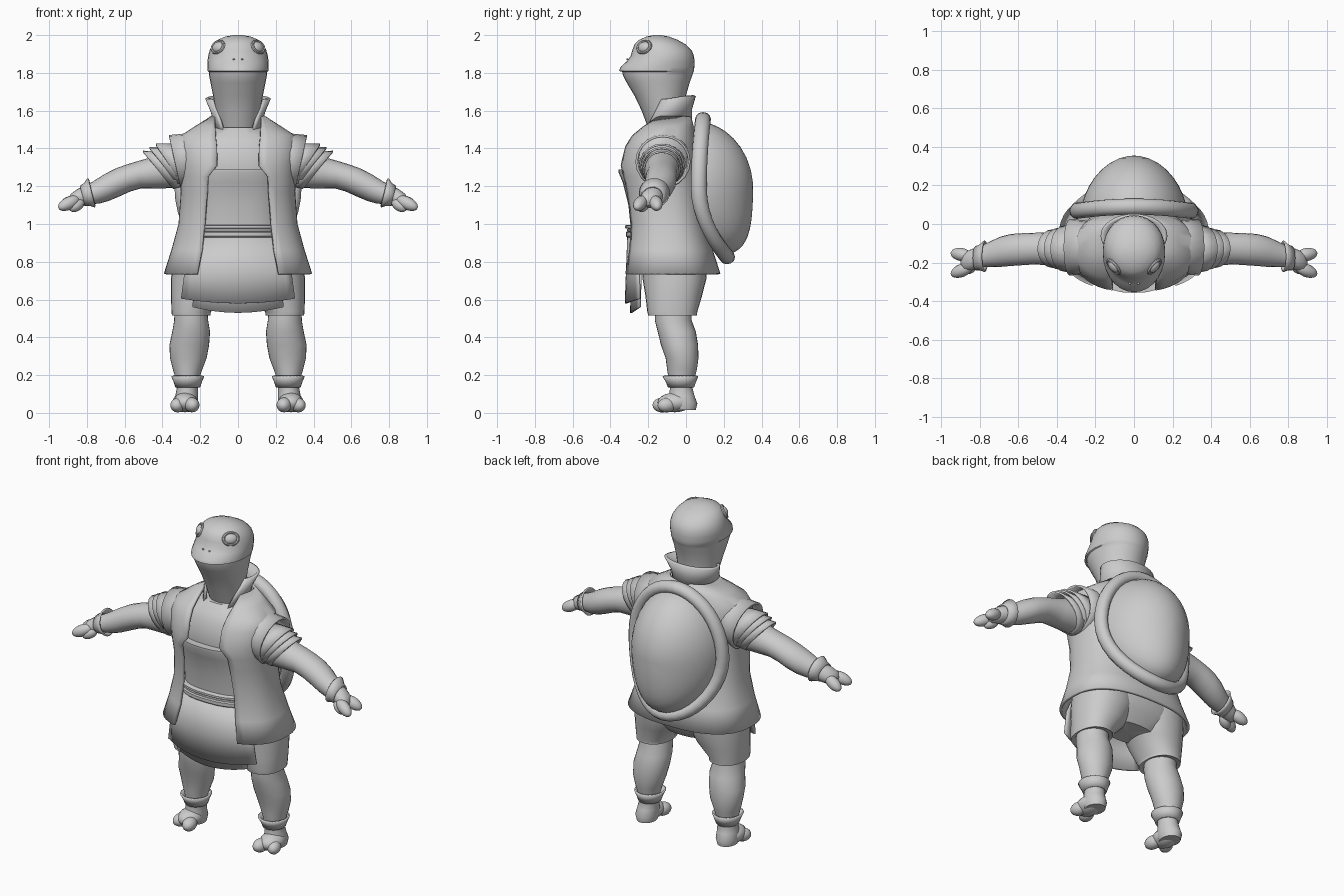
import bpy, bmesh, math
from mathutils import Vector

GREY = bpy.data.materials.new("plain_grey")
GREY.diffuse_color = (0.6, 0.6, 0.6, 1)


def finish(obj, angle=40):
    obj.data.materials.append(GREY)
    bpy.ops.object.select_all(action='DESELECT')
    obj.select_set(True)
    bpy.context.view_layer.objects.active = obj
    bpy.ops.object.shade_smooth_by_angle(angle=math.radians(angle))


def loft(name, rings, cap=True, cyclic=True, thick=0.0, angle=40):
    """Skin a list of point rings; open rings or thick > 0 give cloth sheets."""
    bm = bmesh.new()
    vs = [[bm.verts.new(p) for p in r] for r in rings]
    n = len(vs[0])
    for a, b in zip(vs, vs[1:]):
        for i in range(n if cyclic else n - 1):
            j = (i + 1) % n
            bm.faces.new((a[i], a[j], b[j], b[i]))
    if cap:
        for r in (vs[0], vs[-1]):
            c = bm.verts.new(sum((v.co for v in r), Vector()) / n)
            for i in range(n):
                bm.faces.new((r[i], r[(i + 1) % n], c))
    bmesh.ops.recalc_face_normals(bm, faces=bm.faces)
    me = bpy.data.meshes.new(name)
    bm.to_mesh(me)
    bm.free()
    ob = bpy.data.objects.new(name, me)
    bpy.context.collection.objects.link(ob)
    if thick:
        m = ob.modifiers.new("thickness", 'SOLIDIFY')
        m.thickness, m.offset = thick, 0
    finish(ob, angle)
    return ob


def spow(v, e):
    return math.copysign(abs(v) ** e, v)


def section(z, cx, rx, yf, yb, n=2.0, x0=None, zb=None, count=28):
    """Horizontal superellipse ring; x0 leaves a gap at the front."""
    cy, ry, zb = (yf + yb) / 2, (yb - yf) / 2, z if zb is None else zb
    t0 = 0 if x0 is None else math.asin((x0 / rx) ** (n / 2))
    steps = count if x0 is None else count - 1
    pts = []
    for i in range(count):
        t = t0 + (2 * math.pi - 2 * t0) * i / steps
        c = -spow(math.cos(t), 2 / n)
        pts.append(Vector((cx + rx * spow(math.sin(t), 2 / n), cy + ry * c,
                           z + (zb - z) * (c + 1) / 2)))
    return pts


def slant(s, xt, zt, xb, zb, yc, ry, count=20):
    """Arm ring given by its top and bottom points in the x-z plane."""
    pts = []
    for i in range(count):
        t = 2 * math.pi * i / count
        k = (1 + math.cos(t)) / 2
        pts.append(Vector((s * (xb + (xt - xb) * k), yc + ry * math.sin(t), zb + (zt - zb) * k)))
    return pts


def ball(name, loc, size, axis=(0, 0, 1)):
    bpy.ops.mesh.primitive_uv_sphere_add(segments=16, ring_count=10, radius=1, location=loc)
    ob = bpy.context.object
    ob.name, ob.scale = name, size
    ob.rotation_euler = Vector(axis).to_track_quat('Z', 'Y').to_euler()
    finish(ob, 60)


def finger(name, a, b, r):
    a, b = Vector(a), Vector(b)
    ball(name, (a + b) / 2, (r, r, (b - a).length / 2 + r * 0.5), b - a)


def sheet(name, rows, thick=0.012):
    """Curved cloth panel from rows of (z mid, z side, half width, y mid, y side)."""
    grid = []
    for zm, zs, w, ym, ys in rows:
        ks = [i / 8 - 1 for i in range(17)]
        grid.append([Vector((w * k, ym + (ys - ym) * k * k, zm + (zs - zm) * k * k)) for k in ks])
    loft(name, grid, cap=False, cyclic=False, thick=thick)


# head and neck, with an overhanging upper lip
head = [(1.48, .10, -.19, .0), (1.60, .118, -.235, -.01), (1.68, .132, -.273, .0),
        (1.75, .146, -.315, .02), (1.785, .153, -.333, .033), (1.806, .155, -.338, .04),
        (1.81, .161, -.354, .042), (1.83, .162, -.348, .044), (1.86, .162, -.315, .046),
        (1.89, .158, -.293, .042), (1.92, .150, -.285, .03), (1.95, .134, -.273, .0),
        (1.975, .108, -.248, -.045), (1.992, .068, -.21, -.09), (2.0, .025, -.17, -.13)]
loft("head", [section(z, 0, rx, f, b) for z, rx, f, b in head], angle=35)
for s in (1, -1):
    nrm = (s * .68, -.6, .42)
    ball("eye", (s * .106, -.222, 1.937), (.037, .03, .02), nrm)
    bpy.ops.mesh.primitive_torus_add(major_radius=.042, minor_radius=.009, major_segments=24,
                                     minor_segments=8, location=(s * .106, -.222, 1.937))
    lid = bpy.context.object
    lid.name, lid.scale = "eyelid", (1, .82, 1)
    lid.rotation_euler = Vector(nrm).to_track_quat('Z', 'Y').to_euler()
    finish(lid)
    ball("nostril", (s * .022, -.31, 1.872), (.006, .006, .004))

# undershirt, tunic and belt
loft("undershirt", [section(z, 0, rx, f, b, 2.4) for z, rx, f, b in
     [(1.1, .25, -.28, .05), (1.3, .25, -.315, .05), (1.42, .24, -.295, .04), (1.47, .2, -.26, .03),
      (1.51, .13, -.22, .01)]])
loft("tunic", [section(z, 0, rx, f, b, 2.5) for z, rx, f, b in
     [(.75, .27, -.28, .08), (.95, .24, -.29, .07), (1.1, .235, -.305, .06),
      (1.22, .235, -.335, .05), (1.275, .225, -.358, .04), (1.288, .222, -.358, .04)]])
for z, h, f in ((.945, .016, -.318), (.968, .008, -.312), (.985, .01, -.322)):
    loft("belt", [section(z + d, 0, .245 + e, f - e, .05, 2.5) for d, e in
                  ((-h, -.006), (-h * .6, 0), (h * .6, 0), (h, -.006))])

# front apron in two layers
sheet("apron", [(.93, .93, .2, -.305, -.25), (.75, .75, .28, -.312, -.25),
                (.58, .605, .3, -.318, -.245)])
sheet("under_apron", [(.75, .75, .22, -.285, -.24), (.53, .56, .24, -.29, -.245)])

# open coat and standing collar
coat = [(1.565, .12, .14, -.18, .02), (1.51, .12, .225, -.235, .035), (1.465, .118, .295, -.285, .045),
        (1.41, .112, .31, -.32, .055), (1.31, .11, .303, -.345, .07), (1.25, .158, .298, -.342, .075),
        (1.17, .162, .295, -.325, .08), (1.0, .175, .307, -.305, .1), (.86, .19, .345, -.315, .135),
        (.735, .215, .385, -.34, .175)]
loft("coat", [section(z, 0, rx, f, b, 2.5, x0, count=40) for z, x0, rx, f, b in coat],
     cap=False, cyclic=False, thick=.016)
loft("collar", [section(z, 0, rx, f, b, 2.0, x0, zb, 30) for z, zb, x0, rx, f, b in
     [(1.49, 1.54, .075, .125, -.24, .025), (1.57, 1.61, .10, .135, -.205, .025),
      (1.655, 1.68, .13, .166, -.165, .045)]], cap=False, cyclic=False, thick=.016)

# trousers seat
loft("seat_of_shorts", [section(z, 0, rx, f, b, 2.4) for z, rx, f, b in
     [(.95, .28, -.25, .09), (.76, .335, -.235, .115), (.70, .3, -.215, .1), (.63, .15, -.15, .05)]])

for s in (1, -1):
    # shorts, leg, cuff and foot
    loft("shorts_leg", [section(z, s * c, rx, f, b, 2.2) for z, c, rx, f, b in
         [(.80, .18, .165, -.235, .115), (.71, .185, .17, -.23, .108), (.62, .21, .145, -.215, .085),
          (.535, .248, .104, -.205, .06), (.515, .248, .102, -.2, .058), (.52, .248, .09, -.18, .045)]])
    loft("leg", [section(z, s * c, rx, f, b) for z, c, rx, f, b in
         [(.58, .25, .085, -.16, .03), (.49, .248, .09, -.165, .03), (.43, .248, .1, -.15, .052),
          (.36, .258, .105, -.133, .064), (.29, .263, .097, -.108, .066), (.23, .267, .078, -.1, .058),
          (.18, .268, .062, -.092, .045), (.13, .268, .056, -.085, .035), (.09, .272, .06, -.09, .045),
          (.05, .275, .065, -.1, .06), (.015, .275, .055, -.08, .052)]])
    loft("ankle_cuff", [section(z, s * .266, rx, f, b) for z, rx, f, b in
         [(.195, .083, -.12, .06), (.165, .07, -.102, .048), (.135, .06, -.09, .038)]],
         cap=False, thick=.01)
    ball("foot", (s * .28, -.06, .055), (.068, .09, .052))
    finger("inner_toe", (s * .25, -.09, .045), (s * .238, -.157, .04), .04)
    finger("outer_toe", (s * .305, -.07, .045), (s * .33, -.13, .038), .039)

    # flared shoulder cap, rolled sleeve bands, arm and wrist cuff
    loft("shoulder_cap", [slant(s, *r) for r in
         [(.17, 1.515, .22, 1.25, -.12, .1), (.26, 1.475, .26, 1.21, -.12, .135),
          (.365, 1.465, .305, 1.195, -.122, .14)]], cap=False, thick=.012)
    for k, rows in enumerate(([(.30, 1.42, .25, 1.2, -.125, .12), (.435, 1.42, .29, 1.2, -.128, .115)],
                              [(.36, 1.40, .27, 1.2, -.128, .112), (.468, 1.402, .31, 1.2, -.128, .104)],
                              [(.40, 1.38, .30, 1.2, -.128, .1), (.502, 1.383, .345, 1.19, -.128, .095)])):
        loft("sleeve_band", [slant(s, *r) for r in rows], cap=False, thick=.01)
    loft("arm", [slant(s, *r) for r in
         [(.22, 1.42, .22, 1.2, -.12, .1), (.38, 1.385, .34, 1.19, -.128, .1),
          (.47, 1.35, .45, 1.188, -.128, .085), (.53, 1.333, .515, 1.188, -.128, .082),
          (.59, 1.315, .57, 1.172, -.131, .083), (.65, 1.293, .63, 1.145, -.135, .083),
          (.71, 1.262, .685, 1.122, -.145, .078), (.765, 1.227, .735, 1.108, -.158, .066),
          (.81, 1.203, .785, 1.105, -.17, .054), (.85, 1.185, .835, 1.09, -.185, .055),
          (.885, 1.16, .87, 1.085, -.195, .05), (.9, 1.13, .895, 1.1, -.2, .025)]])
    loft("wrist_cuff", [slant(s, *r) for r in
         [(.793, 1.24, .756, 1.092, -.167, .078), (.812, 1.212, .782, 1.1, -.173, .064),
          (.835, 1.197, .81, 1.1, -.178, .057)]], cap=False, thick=.01)
    finger("front_finger", (s * .855, -.225, 1.13), (s * .935, -.258, 1.09), .034)
    finger("back_finger", (s * .86, -.165, 1.13), (s * .935, -.152, 1.09), .034)
    finger("thumb", (s * .83, -.215, 1.115), (s * .88, -.24, 1.083), .031)


# domed shell with a bent rim
def bend(v):
    return .06 + (.15 * v * v if v > 0 else .022 * v * v)


N = 40
TURN = [2 * math.pi * i / N for i in range(N)]
dome = []
for r in (.5, .98, 1.0, .97, .92, .85, .75, .62, .46, .28, .1):
    depth = .295 * max(0, 1 - r * r) ** .6 if dome[1:] else 0
    dome.append([Vector((.275 * r * math.sin(t), bend(-r * math.cos(t)) + depth,
                         1.19 + .35 * r * math.cos(t))) for t in TURN])
loft("shell_dome", dome, angle=60)
rim = []
for t in TURN:
    c = Vector((.298 * math.sin(t), bend(-math.cos(t)) + .008, 1.19 + .365 * math.cos(t)))
    out = Vector((math.sin(t), 0, math.cos(t)))
    rim.append([c + .038 * (out * math.cos(a) + Vector((0, 1.1 * math.sin(a), 0)))
                for a in [2 * math.pi * k / 12 for k in range(12)]])
loft("shell_rim", rim + rim[:1], cap=False, angle=60)
